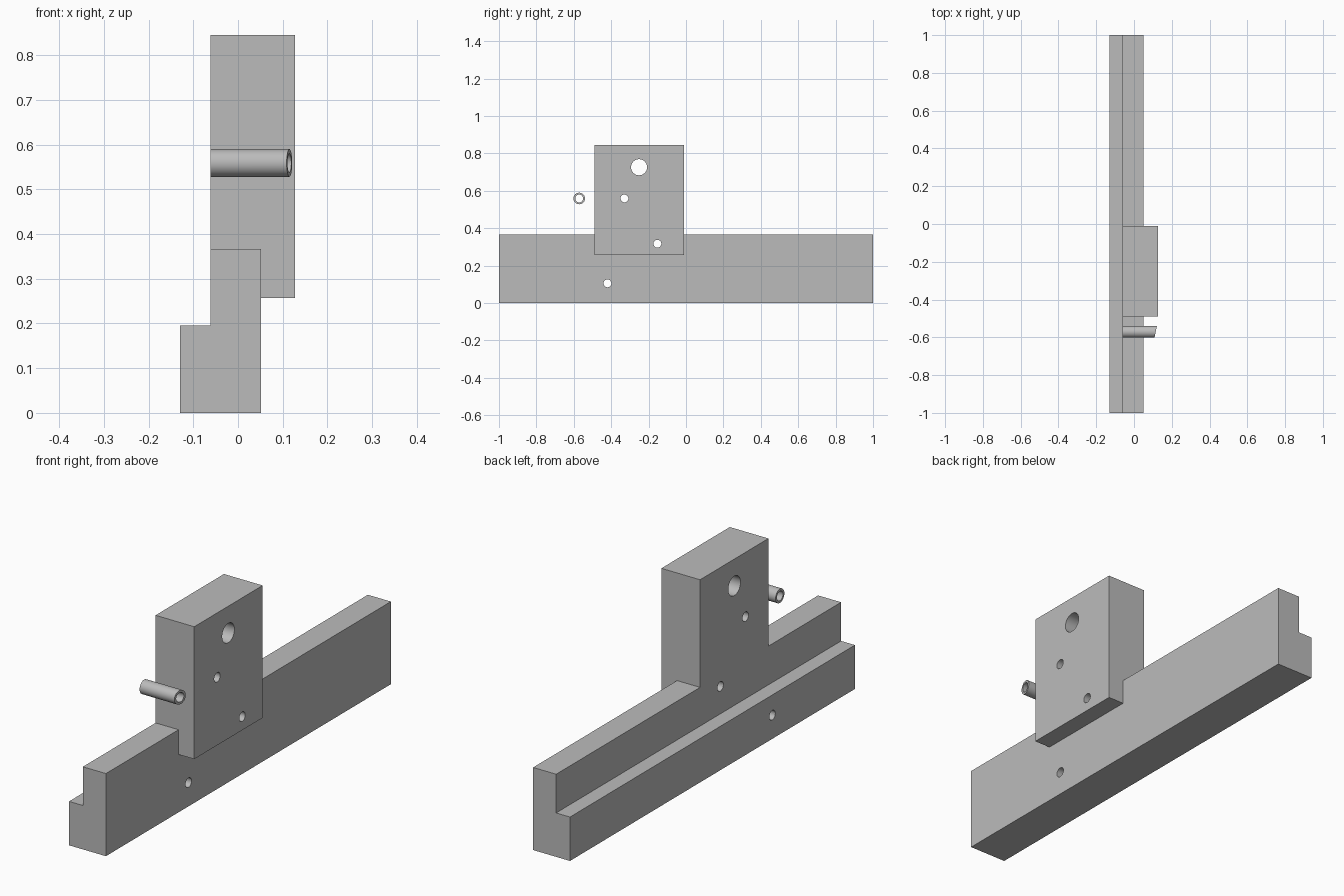
import bpy
import bmesh
import math
from mathutils import Matrix, Vector

default = bpy.data.objects.get("Cube")
if default:
    bpy.data.objects.remove(default, do_unlink=True)

grey = bpy.data.materials.new("machined_grey")
grey.use_nodes = True
COLOUR = (0.5, 0.5, 0.5, 1)
grey.diffuse_color = COLOUR
grey.node_tree.nodes["Principled BSDF"].inputs["Base Color"].default_value = COLOUR


def add_object(name, bm):
    bmesh.ops.recalc_face_normals(bm, faces=bm.faces[:])
    mesh = bpy.data.meshes.new(name)
    bm.to_mesh(mesh)
    bm.free()
    mesh.materials.append(grey)
    obj = bpy.data.objects.new(name, mesh)
    bpy.context.collection.objects.link(obj)
    return obj


def extrude_along_y(name, profile, y0, y1):
    """Prism from an (x, z) outline."""
    bm = bmesh.new()
    face = bm.faces.new([bm.verts.new((x, y0, z)) for x, z in profile])
    ext = bmesh.ops.extrude_face_region(bm, geom=[face])
    moved = [g for g in ext["geom"] if isinstance(g, bmesh.types.BMVert)]
    bmesh.ops.translate(bm, verts=moved, vec=(0, y1 - y0, 0))
    return add_object(name, bm)


def cylinder_along_x(name, x0, x1, y, z, radius):
    bm = bmesh.new()
    place = Matrix.Translation(((x0 + x1) / 2, y, z)) @ Matrix.Rotation(math.pi / 2, 4, "Y")
    bmesh.ops.create_cone(bm, cap_ends=True, segments=48, radius1=radius,
                          radius2=radius, depth=x1 - x0, matrix=place)
    return add_object(name, bm)


def combine(obj, tool, operation):
    """Apply a boolean and discard the tool."""
    tool.hide_render = True
    mod = obj.modifiers.new("boolean", "BOOLEAN")
    mod.operation = operation
    mod.solver = "EXACT"
    mod.object = tool
    bpy.context.view_layer.objects.active = obj
    bpy.ops.object.modifier_apply(modifier=mod.name)
    bpy.data.objects.remove(tool, do_unlink=True)


def smooth(obj):
    bpy.ops.object.select_all(action="DESELECT")
    obj.select_set(True)
    bpy.context.view_layer.objects.active = obj
    bpy.ops.object.shade_smooth_by_angle(angle=math.radians(30))


BACK, STEP, FACE, FRONT = -0.13, -0.062, 0.051, 0.128
RAIL_TOP, LEDGE = 0.367, 0.195

# Stepped rail with the mounting block fused onto it
rail = extrude_along_y("stepped_rail_with_block", [
    (BACK, 0), (FACE, 0), (FACE, RAIL_TOP),
    (STEP, RAIL_TOP), (STEP, LEDGE), (BACK, LEDGE)], -1, 1)
block = extrude_along_y("mounting_block", [
    (STEP, 0.257), (FRONT, 0.257), (FRONT, 0.845), (STEP, 0.845)], -0.49, -0.01)
combine(rail, block, "UNION")

# Through holes: y, z, radius
for y, z, r in [(-0.251, 0.726, 0.043), (-0.329, 0.559, 0.021),
                (-0.153, 0.317, 0.021), (-0.42, 0.105, 0.021)]:
    combine(rail, cylinder_along_x("hole_cutter", -0.3, 0.3, y, z, r), "DIFFERENCE")
smooth(rail)

# Hollow pin with one slanted end
PIN_Y, PIN_Z = -0.571, 0.559
pin = cylinder_along_x("hollow_pin", STEP, 0.115, PIN_Y, PIN_Z, 0.031)
for v in pin.data.vertices:
    if v.co.x > 0:
        v.co.x += 0.2 * (v.co.y - PIN_Y)
combine(pin, cylinder_along_x("bore_cutter", -0.3, 0.3, PIN_Y, PIN_Z, 0.021), "DIFFERENCE")
smooth(pin)
